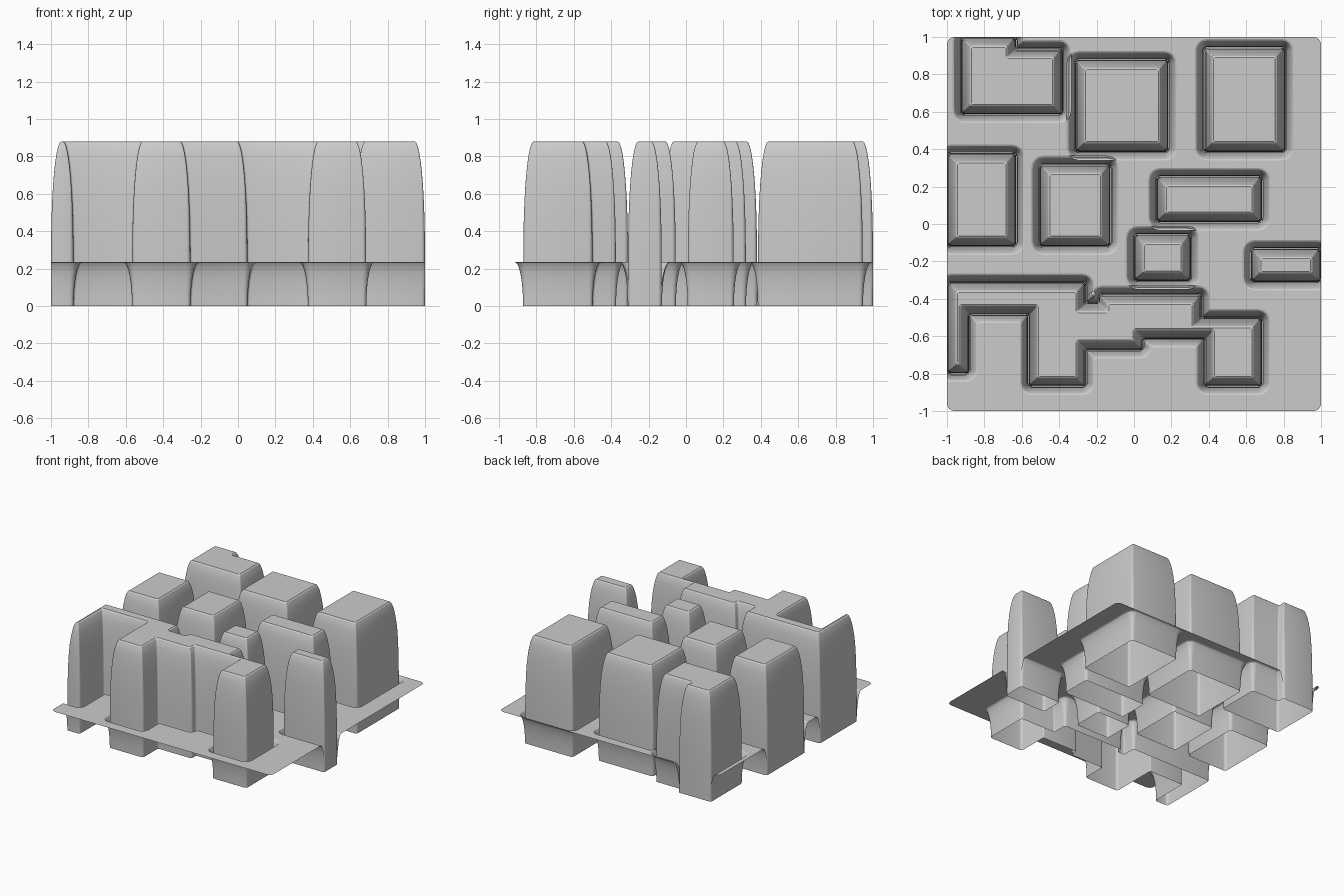
import bpy, bmesh, math
from mathutils import Vector
from mathutils.geometry import delaunay_2d_cdt

if "Cube" in bpy.data.objects:
    bpy.data.objects.remove(bpy.data.objects["Cube"])

SHEET_Z, TOP_Z = 0.235, 0.88
FLARE, TAPER = 0.045, 0.055


def rect(x0, y0, x1, y1):
    return [(x0, y0), (x1, y0), (x1, y1), (x0, y1)]


# Base outlines of the blocks, counter-clockwise
outlines = {
    "stepped_back_block": [(-.925, .585), (-.38, .585), (-.38, .94), (-.63, .94), (-.63, 1), (-.925, 1)],
    "back_middle_block": rect(-.315, .385, .185, .88),
    "back_right_block": rect(.37, .385, .81, .945),
    "left_edge_block": rect(-1, -.12, -.63, .38),
    "centre_left_block": rect(-.505, -.12, -.125, .32),
    "centre_long_block": rect(.12, .01, .685, .255),
    "centre_small_block": rect(0, -.305, .305, -.055),
    "right_edge_block": rect(.625, -.31, 1, -.13),
    "front_complex": [(-1, -.8), (-.88, -.8), (-.88, -.485), (-.565, -.485), (-.565, -.87),
                      (-.255, -.87), (-.255, -.675), (.05, -.675), (.05, -.615), (.375, -.615),
                      (.375, -.87), (.685, -.87), (.685, -.5), (.365, -.5), (.365, -.375),
                      (-.19, -.375), (-.19, -.42), (-.255, -.42), (-.255, -.31), (-1, -.31)],
}


def ring(pts, d, steps=4):
    """Outline offset outward by d, with rounded corners."""
    out, n = [], len(pts)
    for i in range(n):
        p = Vector(pts[i])
        a = (p - Vector(pts[i - 1])).normalized()
        b = (Vector(pts[(i + 1) % n]) - p).normalized()
        convex = a.x * b.y - a.y * b.x > 0
        corner = p + d * (Vector((a.y, -a.x)) + Vector((b.y, -b.x)))
        r = max(.008, .02 + d) if convex else .01
        c = corner - r * a + r * b
        for k in range(steps + 1):
            t = k / steps * math.pi / 2
            out.append(c - r * b * math.cos(t) + r * a * math.sin(t))
    return out


def add_ring(bm, pts, z):
    return [bm.verts.new((p.x, p.y, z)) for p in pts]


def loft(bm, a, b):
    for i in range(len(a)):
        j = (i + 1) % len(a)
        bm.faces.new((a[i], a[j], b[j], b[i]))


def finish(name, bm):
    mesh = bpy.data.meshes.new(name)
    bm.to_mesh(mesh)
    bm.free()
    ob = bpy.data.objects.new(name, mesh)
    bpy.context.collection.objects.link(ob)
    bpy.context.view_layer.objects.active = ob
    bpy.ops.object.select_all(action='DESELECT')
    ob.select_set(True)
    bpy.ops.object.shade_smooth_by_angle(angle=math.radians(24))


# Blocks: hollow shells, open below, walls curving in to a flat roof
for name, pts in outlines.items():
    bm = bmesh.new()
    rings = [add_ring(bm, ring(pts, 0), 0)]
    for k in range(11):
        t = k / 10 * math.pi / 2
        z = SHEET_Z + (TOP_Z - SHEET_Z) * math.sin(t) ** .9
        rings.append(add_ring(bm, ring(pts, -TAPER * (1 - math.cos(t))), z))
    for a, b in zip(rings, rings[1:]):
        loft(bm, a, b)
    roof = bmesh.ops.triangle_fill(bm, use_beauty=True, normal=(0, 0, 1), edges=[
        bm.edges.get((rings[-1][i - 1], rings[-1][i])) for i in range(len(rings[-1]))])
    # split the roof off so that it shades perfectly flat
    bmesh.ops.split(bm, geom=[g for g in roof["geom"] if isinstance(g, bmesh.types.BMFace)])
    finish(name, bm)


# Thin sheet with an opening around each block
def inside(p, poly):
    hit = False
    for a, b in zip(poly, poly[1:] + poly[:1]):
        if (a.y > p.y) != (b.y > p.y) and p.x < a.x + (p.y - a.y) * (b.x - a.x) / (b.y - a.y):
            hit = not hit
    return hit


border = ring(rect(-.98, -.98, .98, .98), .02)
holes = [ring(p, FLARE) for p in outlines.values()]
verts, edges = [], []
for loop in [border] + holes:
    s, n = len(verts), len(loop)
    verts += loop
    edges += [(s + i, s + (i + 1) % n) for i in range(n)]
co, _, tris, *_ = delaunay_2d_cdt(verts, edges, [], 0, 1e-5)
bm = bmesh.new()
vs = add_ring(bm, co, SHEET_Z)
for t in tris:
    c = sum((co[i] for i in t), Vector((0, 0))) / 3
    if inside(c, border) and not any(inside(c, h) for h in holes):
        bm.faces.new([vs[i] for i in t])
bmesh.ops.delete(bm, geom=[v for v in bm.verts if not v.link_faces], context='VERTS')
finish("ground_sheet", bm)

# Flared skirts running from the sheet down to each block's foot
bm = bmesh.new()
for pts in outlines.values():
    rings = []
    for k in range(9):
        t = k / 8 * math.pi / 2
        rings.append(add_ring(bm, ring(pts, .001 + (FLARE - .001) * (1 - math.cos(t))), SHEET_Z * math.sin(t)))
    for a, b in zip(rings, rings[1:]):
        loft(bm, b, a)
for no in ((1, 0, 0), (-1, 0, 0), (0, 1, 0)):
    bmesh.ops.bisect_plane(bm, geom=bm.verts[:] + bm.edges[:] + bm.faces[:],
                           plane_co=no, plane_no=no, clear_outer=True)
finish("flared_skirts", bm)
